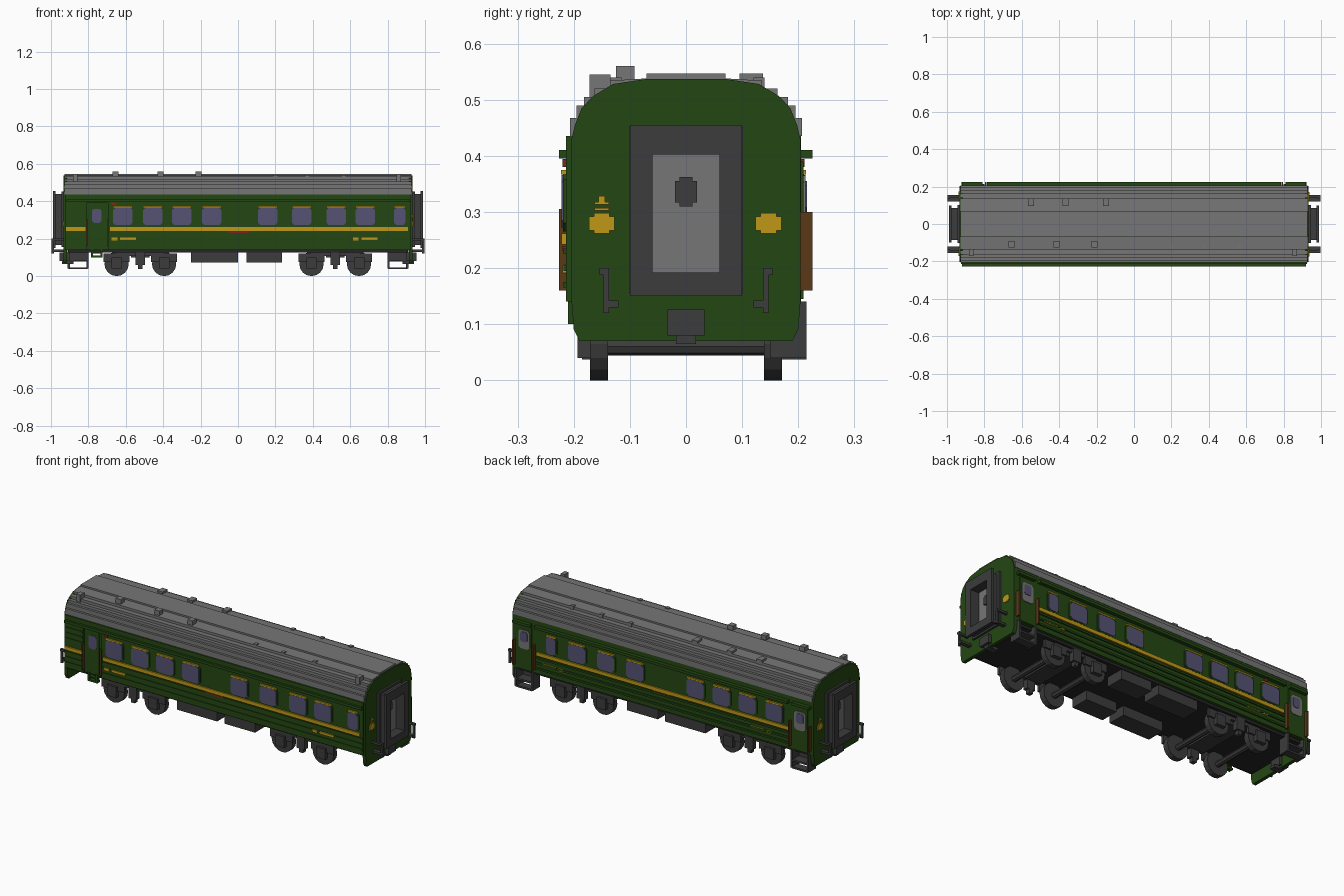
import bpy, bmesh, math
from mathutils import Matrix, Vector

if "Cube" in bpy.data.objects:
    bpy.data.objects.remove(bpy.data.objects["Cube"])


def material(name, rgb):
    m = bpy.data.materials.new(name)
    m.use_nodes = True
    col = (*rgb, 1)
    m.diffuse_color = col
    b = m.node_tree.nodes["Principled BSDF"]
    b.inputs["Base Color"].default_value = col
    b.inputs["Roughness"].default_value = 0.8
    return m


GREEN = material("coach green", (0.017, 0.062, 0.006))
ROOF = material("roof grey", (0.18, 0.18, 0.18))
DARK = material("dark metal", (0.045, 0.045, 0.045))
BLACK = material("floor black", (0.018, 0.018, 0.018))
GOLD = material("gold", (0.52, 0.31, 0.008))
GLASS = material("window violet", (0.09, 0.085, 0.17))
BROWN = material("brown", (0.10, 0.04, 0.008))
RED = material("dark red", (0.2, 0.02, 0.01))


def finish(name, bm, mat):
    bmesh.ops.recalc_face_normals(bm, faces=bm.faces)
    me = bpy.data.meshes.new(name)
    bm.to_mesh(me)
    bm.free()
    me.materials.append(mat)
    ob = bpy.data.objects.new(name, me)
    bpy.context.collection.objects.link(ob)
    return ob


def boxes(name, mat, *spans):
    """Boxes given as (x0, x1, y0, y1, z0, z1), all in one object."""
    bm = bmesh.new()
    for x0, x1, y0, y1, z0, z1 in spans:
        c = Vector((x0 + x1, y0 + y1, z0 + z1)) / 2
        s = (abs(x1 - x0), abs(y1 - y0), abs(z1 - z0), 1)
        bmesh.ops.create_cube(bm, size=1, matrix=Matrix.Translation(c) @ Matrix.Diagonal(s))
    return finish(name, bm, mat)


def prism(name, mat, pts, x0, x1):
    """Extrude a (y, z) outline along x."""
    bm = bmesh.new()
    f = bm.faces.new([bm.verts.new((x0, y, z)) for y, z in pts])
    r = bmesh.ops.extrude_face_region(bm, geom=[f])
    verts = [v for v in r["geom"] if isinstance(v, bmesh.types.BMVert)]
    bmesh.ops.translate(bm, verts=verts, vec=(x1 - x0, 0, 0))
    return finish(name, bm, mat)


def side_plates(name, mat, spans, y0, y1, cut):
    """Eight-sided plates on a side wall, spans are (x0, x1, z0, z1)."""
    bm = bmesh.new()
    for x0, x1, z0, z1 in spans:
        c = cut
        o = [(x0 + c, z0), (x1 - c, z0), (x1, z0 + c), (x1, z1 - c),
             (x1 - c, z1), (x0 + c, z1), (x0, z1 - c), (x0, z0 + c)]
        a = [bm.verts.new((x, y0, z)) for x, z in o]
        b = [bm.verts.new((x, y1, z)) for x, z in o]
        bm.faces.new(a)
        bm.faces.new(b)
        for i in range(8):
            j = (i + 1) % 8
            bm.faces.new((a[i], a[j], b[j], b[i]))
    return finish(name, bm, mat)


def cylinders(name, mat, items, sides=16):
    """Cylinders along y given as (x, y, z, radius, width)."""
    bm = bmesh.new()
    for x, y, z, r, w in items:
        m = Matrix.Translation((x, y, z)) @ Matrix.Rotation(math.pi / 2, 4, "X")
        bmesh.ops.create_cone(bm, cap_ends=True, segments=sides, radius1=r, radius2=r, depth=w, matrix=m)
    return finish(name, bm, mat)


def both(half):
    return half + [(-y, z) for y, z in reversed(half)]


# Body core, floor and stepped roof
boxes("body_shell", GREEN, (-0.92, 0.92, -0.203, 0.205, 0.14, 0.44))
boxes("floor", BLACK, (-0.91, 0.91, -0.19, 0.19, 0.125, 0.142))
prism("roof", ROOF, both([
    (0.207, 0.435), (0.207, 0.467), (0.195, 0.467), (0.195, 0.49), (0.182, 0.49), (0.182, 0.505),
    (0.163, 0.505), (0.163, 0.52), (0.135, 0.52), (0.135, 0.534), (0.07, 0.538), (0.07, 0.547)]), -0.927, 0.927)

# Roof vents
vents = [(x - 0.016, x + 0.016, -0.125, -0.092, 0.53, 0.56) for x in (-0.655, -0.415, -0.21)]
vents += [(x - 0.016, x + 0.016, 0.095, 0.137, 0.52, 0.547) for x in (-0.55, -0.365, -0.15)]
vents += [(x - 0.01, x + 0.01, 0.12, 0.14, 0.52, 0.54) for x in (0.25, 0.43, 0.61)]
vents += [(x - 0.01, x + 0.01, -0.135, -0.115, 0.52, 0.54) for x in (0.2, 0.37, 0.565)]
vents += [(x - 0.012, x + 0.012, -0.172, -0.135, 0.50, 0.545) for x in (-0.87, 0.86)]
boxes("roof_vents", ROOF, *vents)

# Outer skin, split by the front doorway, with raised ribs
boxes("front_skin", GREEN, (-0.925, -0.81, -0.214, -0.2, 0.14, 0.435), (-0.695, 0.925, -0.214, -0.2, 0.14, 0.435),
      (-0.81, -0.695, -0.214, -0.2, 0.39, 0.435))
ribs = []
for z in (0.165, 0.195, 0.225):
    ribs += [(-0.92, -0.815, -0.218, -0.21, z, z + 0.01), (-0.69, 0.92, -0.218, -0.21, z, z + 0.01),
             (-0.785, 0.785, 0.2, 0.212, z, z + 0.01)]
for z in (0.30, 0.33, 0.36):
    ribs.append((-0.92, -0.815, -0.218, -0.21, z, z + 0.01))
ribs += [(-0.92, 0.92, -0.226, -0.21, 0.395, 0.41), (-0.785, 0.785, 0.2, 0.225, 0.395, 0.41)]
ribs += [(s * 0.81, s * 0.92, 0.2, 0.225, 0.395, 0.41) for s in (-1, 1)]
boxes("side_ribs", GREEN, *ribs)

# Gold waist stripes
boxes("gold_stripe", GOLD, (-0.685, 0.91, -0.222, -0.213, 0.242, 0.262), (-0.92, -0.815, -0.222, -0.213, 0.242, 0.262),
      (-0.78, 0.78, 0.204, 0.213, 0.242, 0.262))

# Windows with frames and gold trim above
front_x = [-0.615, -0.455, -0.30, -0.14, 0.16, 0.34, 0.525, 0.68]
back_x = [-0.693, -0.527, -0.366, -0.205, 0.17, 0.35, 0.53]
for side, s, wide, small in (("front", -1, front_x, 0.865), ("back", 1, back_x, 0.69)):
    skin = 0.214 if s < 0 else 0.205
    halves = [(x, 0.052) for x in wide] + [(small, 0.03)]
    rect = lambda g: [(x - w - g, x + w + g, 0.272 - g, 0.366 + g) for x, w in halves]
    side_plates(side + "_window_frames", GREEN, rect(0.007), s * (skin - 0.01), s * (skin + 0.005), 0.015)
    side_plates(side + "_windows", GLASS, rect(0), s * (skin - 0.005), s * (skin + 0.008), 0.013)
    boxes(side + "_window_trim", GOLD,
          *[(x - w, x + w, s * skin, s * (skin + 0.009), 0.367, 0.375) for x, w in halves])
    # Small painted marks low on the side
    marks = []
    for x0 in (-0.675, 0.615):
        marks += [(x0, x0 + 0.03, s * skin, s * (skin + 0.006), 0.19, 0.206),
                  (x0 + 0.045, x0 + 0.13, s * skin, s * (skin + 0.006), 0.192, 0.206)]
    boxes(side + "_gold_marks", GOLD, *marks)
    boxes(side + "_red_marks", RED, (-0.05, 0.06, s * skin, s * (skin + 0.006), 0.231, 0.239),
          (-0.675, -0.655, s * skin, s * (skin + 0.006), 0.38, 0.394))

# Front door with window, footstep and grab bars
boxes("front_door", GREEN, (-0.79, -0.715, -0.208, -0.2, 0.15, 0.385))
side_plates("front_door_window", GLASS, [(-0.78, -0.73, 0.285, 0.36)], -0.205, -0.211, 0.01)
boxes("front_footstep", GREEN, (-0.785, -0.775, -0.21, -0.19, 0.10, 0.15), (-0.735, -0.725, -0.21, -0.19, 0.10, 0.15),
      (-0.785, -0.725, -0.21, -0.185, 0.10, 0.11), (-0.785, -0.725, -0.21, -0.185, 0.122, 0.13))
boxes("front_grab_bars", BROWN, (-0.813, -0.805, -0.226, -0.21, 0.16, 0.305), (-0.70, -0.692, -0.226, -0.21, 0.16, 0.305))

# Two back doors with windows, brown bars and steps
for name, c in (("left", 0.855), ("right", -0.855)):
    boxes("back_door_" + name, GREEN, (c - 0.045, c + 0.045, 0.2, 0.209, 0.145, 0.39))
    side_plates("back_door_frame_" + name, ROOF, [(c - 0.035, c + 0.035, 0.26, 0.365)], 0.2, 0.213, 0.012)
    side_plates("back_door_window_" + name, GLASS, [(c - 0.022, c + 0.022, 0.30, 0.355)], 0.205, 0.216, 0.008)
    boxes("back_grab_bars_" + name, BROWN,
          *[(c + d - 0.004, c + d + 0.004, 0.2, 0.225, 0.16, 0.30) for d in (-0.062, 0.062)])
    boxes("back_steps_" + name, DARK,
          *[(c + d - 0.006, c + d + 0.006, 0.15, 0.215, 0.04, 0.14) for d in (-0.05, 0.05)],
          (c - 0.05, c + 0.05, 0.17, 0.215, 0.037, 0.047), (c - 0.05, c + 0.05, 0.16, 0.215, 0.078, 0.088),
          (c - 0.05, c + 0.05, 0.15, 0.158, 0.08, 0.14))

# Ends: plate, gangway, door, coupler, rails and marks
for name, s in (("left", 1), ("right", -1)):
    prism("end_plate_" + name, GREEN, both([
        (0.19, 0.07), (0.20, 0.09), (0.204, 0.14), (0.204, 0.43), (0.198, 0.455), (0.186, 0.485), (0.165, 0.507),
        (0.13, 0.528), (0.07, 0.537)]), s * 0.915, s * 0.934)
    gang = []
    for x0, x1, w, lo, hi in ((0.93, 0.945, 0.102, 0.155, 0.452), (0.945, 0.975, 0.085, 0.165, 0.44),
                              (0.975, 0.99, 0.10, 0.15, 0.455)):
        gang += [(s * x0, s * x1, e * 0.06, e * w, lo, hi) for e in (-1, 1)]
        gang += [(s * x0, s * x1, -0.06, 0.06, lo, 0.192), (s * x0, s * x1, -0.06, 0.06, 0.402, hi)]
    boxes("gangway_" + name, DARK, *gang)
    boxes("gangway_door_" + name, ROOF, (s * 0.93, s * 0.938, -0.06, 0.06, 0.19, 0.404))
    boxes("gangway_door_window_" + name, DARK, (s * 0.934, s * 0.943, -0.02, 0.02, 0.317, 0.355),
          (s * 0.934, s * 0.943, -0.012, 0.012, 0.31, 0.362))
    boxes("coupler_" + name, DARK, (s * 0.90, s * 0.955, -0.033, 0.033, 0.08, 0.126),
          (s * 0.88, s * 0.94, -0.018, 0.018, 0.065, 0.08))
    rails = []
    for e in (-1, 1):
        rails += [(s * 0.93, s * 0.997, e * 0.142, e * 0.154, 0.188, 0.2),
                  (s * 0.985, s * 0.997, e * 0.137, e * 0.147, 0.12, 0.2),
                  (s * 0.93, s * 0.997, e * 0.12, e * 0.142, 0.13, 0.142)]
    boxes("end_rails_" + name, DARK, *rails)
    boxes("end_gold_marks_" + name, GOLD,
          *[(s * 0.933, s * 0.938, y - w, y + w, z0, z1) for y, w, z0, z1 in (
              (-0.15 * s, 0.023, 0.267, 0.292), (-0.15 * s, 0.014, 0.262, 0.298), (0.147 * s, 0.023, 0.267, 0.292),
              (0.147 * s, 0.014, 0.262, 0.298), (-0.15 * s, 0.013, 0.303, 0.307),
              (-0.15 * s, 0.013, 0.313, 0.318), (-0.15 * s, 0.006, 0.318, 0.328))])

# Equipment boxes under the floor
boxes("underfloor_boxes", DARK, *[(x0, x1, e * 0.08, e * 0.185, 0.072, 0.14)
                                  for x0, x1 in ((-0.25, 0.0), (0.045, 0.235)) for e in (-1, 1)])

# Two bogies, each with two wheelsets
for name, c in (("left", 0.52), ("right", -0.522)):
    axles = (c - 0.127, c + 0.127)
    cylinders("wheels_" + name, DARK, [(x, e * 0.155, 0.065, 0.065, 0.032) for x in axles for e in (-1, 1)])
    cylinders("axles_" + name, DARK, [(x, 0, 0.06, 0.016, 0.37) for x in axles], 8)
    frame = [(c - 0.05, c + 0.05, -0.15, 0.15, 0.10, 0.13)]
    for e in (-1, 1):
        frame += [(x - 0.07, x + 0.07, e * 0.165, e * 0.18, 0.075, 0.12) for x in axles]
        frame += [(x - 0.028, x + 0.028, e * 0.165, e * 0.193, 0.04, 0.10) for x in axles]
        frame += [(c - 0.025, c + 0.025, e * 0.16, e * 0.19, 0.06, 0.13),
                  (c - 0.012, c + 0.012, e * 0.16, e * 0.185, 0.037, 0.06),
                  (c - 0.13, c + 0.13, e * 0.165, e * 0.178, 0.108, 0.128)]
    boxes("bogie_frame_" + name, DARK, *frame)
